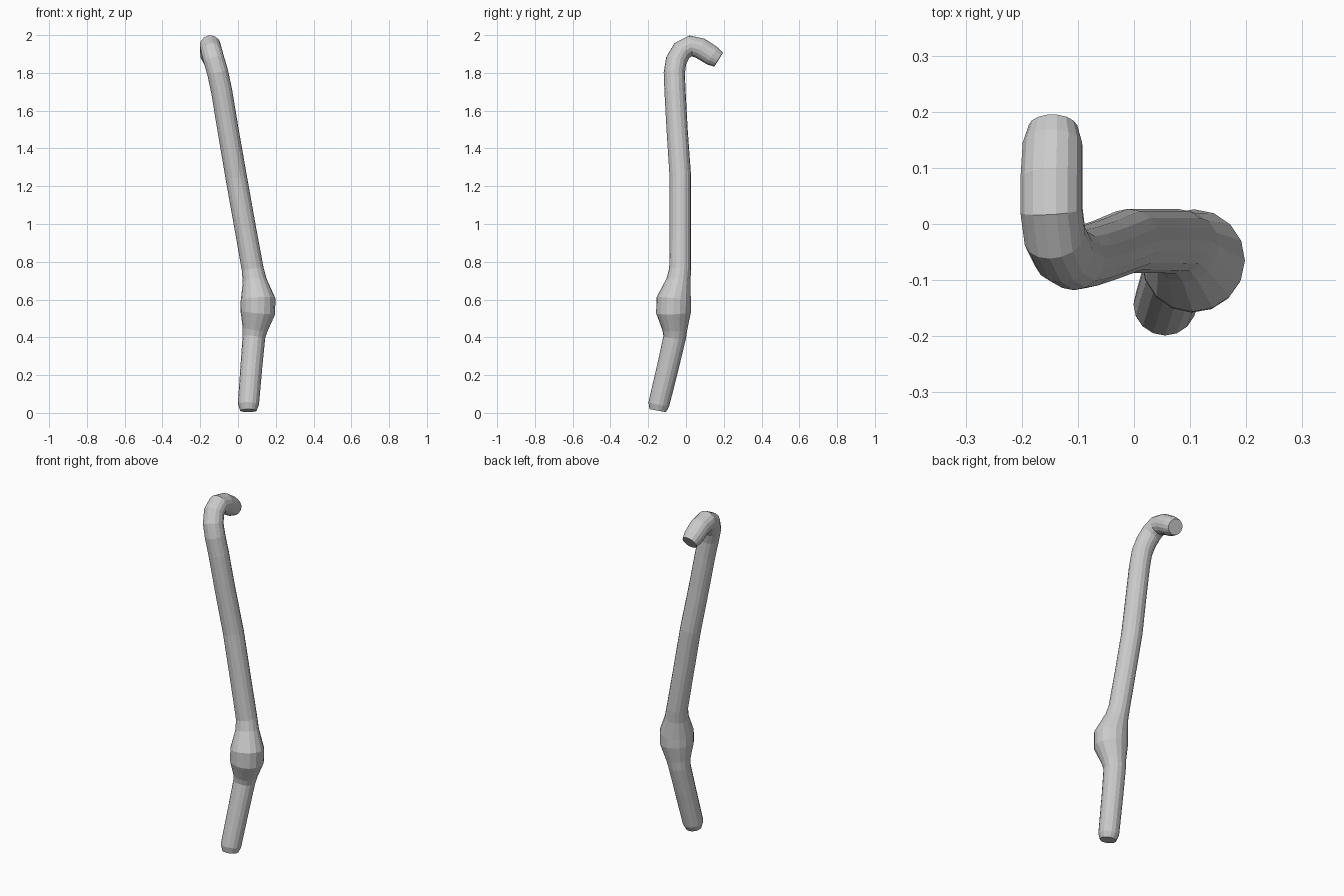
import bpy, bmesh, math
from mathutils import Vector

if "Cube" in bpy.data.objects:
    bpy.data.objects.remove(bpy.data.objects["Cube"], do_unlink=True)

SIDES = 16

# Centre line of the staff with its radius: (x, y, z, radius)
PATH = [
    (.055, -.150, .012, .044), (.055, -.144, .045, .056),
    (.072, -.092, .260, .058), (.084, -.060, .400, .060),
    (.090, -.059, .440, .066),
    # swollen knot
    (.105, -.066, .530, .092), (.106, -.065, .600, .092),
    (.088, -.040, .700, .064), (.078, -.031, .760, .058),
    # long shaft
    (.040, -.030, .970, .057), (-.010, -.030, 1.25, .057),
    (-.053, -.047, 1.50, .056), (-.086, -.058, 1.70, .056),
    # hooked tip
    (-.107, -.062, 1.80, .056), (-.126, -.052, 1.865, .056),
    (-.141, -.022, 1.918, .056), (-.147, .024, 1.943, .056),
    (-.147, .077, 1.930, .056), (-.145, .140, 1.890, .054),
    (-.144, .172, 1.870, .044),
]


def sweep(name, path):
    """Skin round rings along a path, carrying the frame from ring to ring."""
    bm = bmesh.new()
    points = [Vector(p[:3]) for p in path]
    side = Vector((1, 0, 0))
    rings = []
    for i, centre in enumerate(points):
        ahead = points[min(i + 1, len(points) - 1)] - centre
        behind = centre - points[max(i - 1, 0)]
        tangent = (ahead.normalized() + behind.normalized()).normalized()
        side = (side - tangent * side.dot(tangent)).normalized()
        other = tangent.cross(side)
        ring = []
        for k in range(SIDES):
            a = math.tau * k / SIDES
            offset = side * math.cos(a) + other * math.sin(a)
            ring.append(bm.verts.new(centre + offset * path[i][3]))
        rings.append(ring)
    for low, high in zip(rings, rings[1:]):
        for k in range(SIDES):
            n = (k + 1) % SIDES
            bm.faces.new((low[k], low[n], high[n], high[k]))
    # End caps
    bm.faces.new(rings[0][::-1])
    bm.faces.new(rings[-1])
    bmesh.ops.recalc_face_normals(bm, faces=bm.faces)
    mesh = bpy.data.meshes.new(name)
    bm.to_mesh(mesh)
    bm.free()
    obj = bpy.data.objects.new(name, mesh)
    bpy.context.collection.objects.link(obj)
    return obj


sweep("crooked_staff", PATH)
